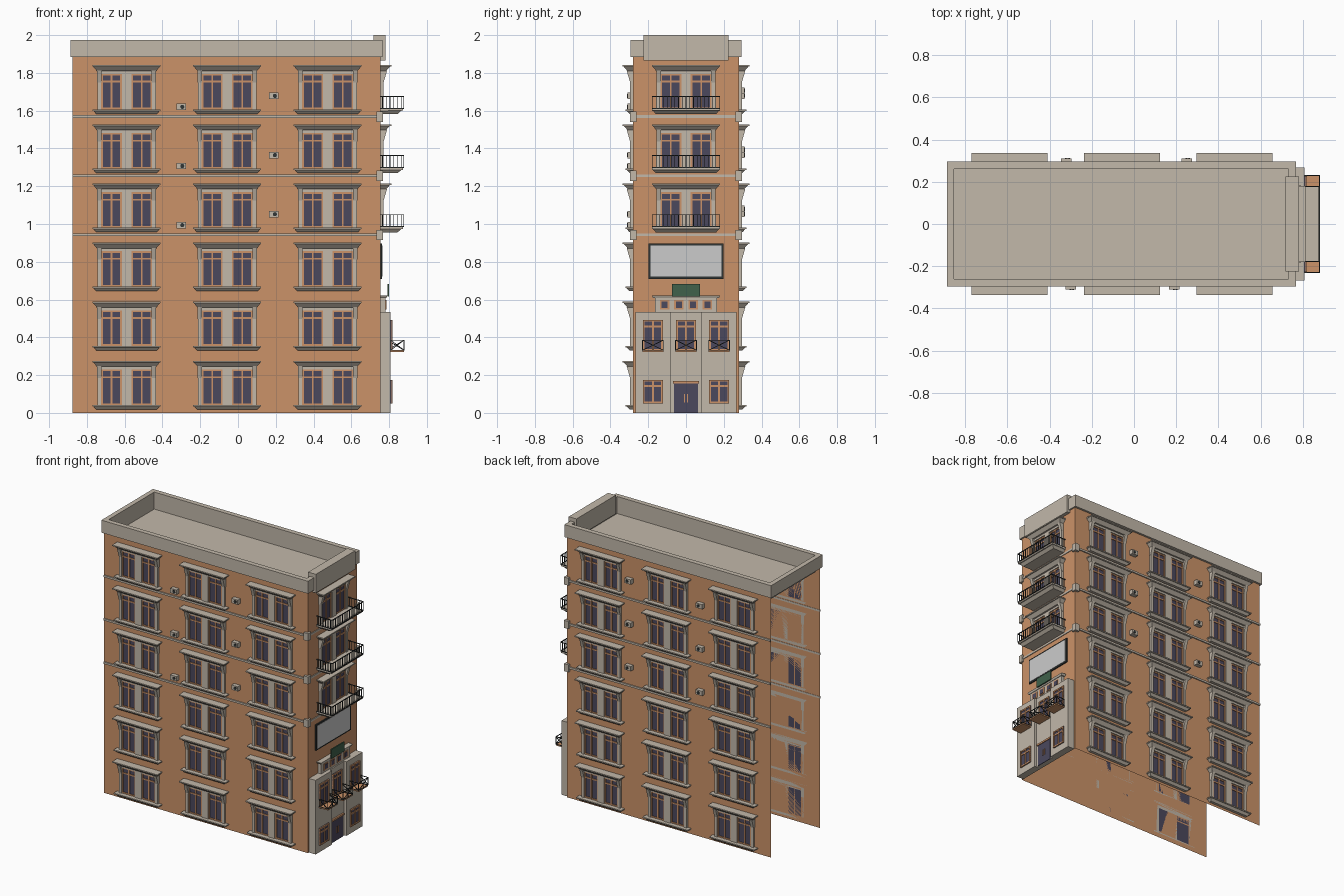
import bpy, bmesh
from mathutils import Vector, Matrix

if "Cube" in bpy.data.objects:
    bpy.data.objects.remove(bpy.data.objects["Cube"])

X0, X1, YW = -0.875, 0.755, 0.28
FLOOR = 0.313
ORANGE, STONE = (0.6, 0.29, 0.14, 1), (0.54, 0.48, 0.4, 1)
GLASS, IRON, GREEN = (0.07, 0.065, 0.11, 1), (0.03, 0.035, 0.035, 1), (0.05, 0.12, 0.07, 1)
parts = {}

# wall frames: u along the wall, d outward from it, z up
front = lambda u, d, z: Vector((u, -YW - d, z))
back = lambda u, d, z: Vector((u, YW + d, z))
right = lambda u, d, z: Vector((X1 + d, u, z))
SIDES = {front: "front", back: "back", right: "street"}


def part(name, colour):
    if name not in parts:
        parts[name] = (bmesh.new(), colour)
    return parts[name][0]


def block(name, colour, side, u0, u1, d0, d1, z0, z1, flare=0, lip=0):
    """Box on a wall; its underside is narrower by flare and shallower by lip."""
    bm = part(name, colour)
    lo = [(u0 + flare, d0), (u1 - flare, d0), (u1 - flare, d1 - lip), (u0 + flare, d1 - lip)]
    hi = [(u0, d0), (u1, d0), (u1, d1), (u0, d1)]
    a = [bm.verts.new(side(u, d, z0)) for u, d in lo]
    b = [bm.verts.new(side(u, d, z1)) for u, d in hi]
    bm.faces.new(a)
    bm.faces.new(b)
    for i in range(4):
        j = (i + 1) % 4
        bm.faces.new((a[i], a[j], b[j], b[i]))


def rod(name, side, p, q, t=0.004):
    """Square iron bar between two points."""
    p, q = side(*p), side(*q)
    v = q - p
    m = (Matrix.Translation((p + q) / 2) @ v.to_track_quat('Z', 'Y').to_matrix().to_4x4()
         @ Matrix.Diagonal((t, t, v.length, 1)))
    bmesh.ops.create_cube(part(name, IRON), size=1, matrix=m)


def window(side, u, w, z0, z1, d=0.0, transom=0.76):
    """Two-leaf casement with transom."""
    n = SIDES[side]
    a, b = u - w / 2, u + w / 2
    t = 0.009
    block(n + "_window_glass", GLASS, side, a, b, d, d + 0.004, z0, z1)
    f = n + "_window_frames"
    for c in (a, u - t / 2, b - t):
        block(f, ORANGE, side, c, c + t, d, d + 0.01, z0, z1)
    zt = z0 + (z1 - z0) * transom
    for z in (z0, zt, z1 - t):
        block(f, ORANGE, side, a, b, d, d + 0.009, z, z + t)


def window_unit(side, u, b):
    """Pair of windows with stone surround, cornice, brackets and sill."""
    n = SIDES[side]
    for s in (-1, 1):
        window(side, u + s * 0.08, 0.11, b + 0.042, b + 0.23)
        c = u + s * 0.145
        block(n + "_window_surrounds", STONE, side, c - 0.01, c + 0.01, 0, 0.016, b + 0.04, b + 0.25)
        block(n + "_cornice_brackets", STONE, side, c - 0.012, c + 0.012, 0, 0.034, b + 0.185, b + 0.247, 0, 0.018)
    block(n + "_window_surrounds", STONE, side, u - 0.025, u + 0.025, 0, 0.016, b + 0.04, b + 0.23)
    block(n + "_window_surrounds", STONE, side, u - 0.135, u + 0.135, 0, 0.016, b + 0.23, b + 0.25)
    block(n + "_window_cornices", STONE, side, u - 0.18, u + 0.18, 0, 0.057, b + 0.268, b + 0.276)
    block(n + "_window_cornices", STONE, side, u - 0.177, u + 0.177, 0, 0.05, b + 0.245, b + 0.268, 0.02, 0.022)
    block(n + "_window_sills", STONE, side, u - 0.18, u + 0.18, 0, 0.04, b + 0.034, b + 0.042)
    block(n + "_window_sills", STONE, side, u - 0.175, u + 0.175, 0, 0.034, b + 0.018, b + 0.034, 0.015, 0.015)


# brick shell: three walls, open at the far end and underneath
bm = part("brick_walls", ORANGE)
path = [(X0, -YW), (X1, -YW), (X1, YW), (X0, YW)]
lo = [bm.verts.new((x, y, 0)) for x, y in path]
hi = [bm.verts.new((x, y, 1.89)) for x, y in path]
for i in range(3):
    bm.faces.new((lo[i], lo[i + 1], hi[i + 1], hi[i]))

# parapet and sunken roof: rectangle loops (x offset, y offset, z)
bm = part("parapet_roof", STONE)
loops = []
for ox, oy, z in [(0, 0, 1.883), (0.011, 0.015, 1.883), (0.011, 0.015, 1.973), (-0.023, -0.02, 1.973), (-0.023, -0.02, 1.85)]:
    loops.append([bm.verts.new(p) for p in ((X0 - ox, -YW - oy, z), (X1 + ox, -YW - oy, z),
                                           (X1 + ox, YW + oy, z), (X0 - ox, YW + oy, z))])
for a, b in zip(loops, loops[1:]):
    for i in range(4):
        j = (i + 1) % 4
        bm.faces.new((a[i], a[j], b[j], b[i]))
bm.faces.new(loops[-1])
block("raised_parapet", STONE, right, -0.225, 0.225, -0.037, 0.025, 1.865, 2.0)

# long facades
for side in (front, back):
    for row in range(6):
        for u in (-0.59, -0.057, 0.475):
            window_unit(side, u, row * FLOOR)
    units = [(-0.3, 1.62), (0.19, 1.678)] if side is front else [(-0.32, 1.68), (0.25, 1.706)]
    for k in range(3):
        # string courses
        z = 0.943 + k * FLOOR
        block("string_courses", STONE, side, X0, X1, -0.002, 0.008, z - 0.007, z + 0.007)
        # corner blocks
        block("corner_blocks", STONE, side, 0.733, 0.768, -0.018, 0.017, z - 0.028, z + 0.026)
        # air conditioners with round fan
        for u, zt in units:
            za = zt - k * FLOOR
            block("air_conditioners", STONE, side, u - 0.025, u + 0.025, 0, 0.03, za - 0.017, za + 0.017)
            m = Matrix.Translation(side(u + 0.005, 0.031, za)) @ Matrix.Rotation(1.5708, 4, 'X')
            bmesh.ops.create_cone(part("conditioner_fans", IRON), cap_ends=True, segments=12,
                                  radius1=0.011, radius2=0.011, depth=0.004, matrix=m)

# street end: upper windows with railed balconies
for k in range(3):
    b = (k + 3) * FLOOR
    window_unit(right, 0, b)
    z = b + 0.035
    block("balcony_slabs", STONE, right, -0.18, 0.18, 0, 0.118, z, z + 0.01)
    block("balcony_slabs", STONE, right, -0.175, 0.175, 0, 0.11, z - 0.018, z, 0.015, 0.02)
    block("string_courses", STONE, right, -YW, YW, -0.002, 0.005, b - 0.003, b + 0.011)
    r = "balcony_railings"
    z0, z1, D, U = z + 0.012, z + 0.075, 0.122, 0.178
    for h in (z0, z1):
        rod(r, right, (-U, D, h), (U, D, h), 0.005)
        for s in (-U, U):
            rod(r, right, (s, 0, h), (s, D, h), 0.005)
    for i in range(19):
        u = -U + i * U / 9
        rod(r, right, (u, D, z0), (u, D, z1), 0.0035)
    for s in (-U, U):
        for i in range(6):
            rod(r, right, (s, 0.02 * i + 0.01, z0), (s, 0.02 * i + 0.01, z1), 0.0035)

# billboard and hanging sign board
block("billboard_frame", IRON, right, -0.198, 0.198, 0, 0.008, 0.71, 0.897)
block("billboard_panel", (0.6, 0.6, 0.6, 1), right, -0.187, 0.187, 0, 0.01, 0.721, 0.886)
block("sign_board", GREEN, right, -0.073, 0.073, 0.036, 0.045, 0.615, 0.682)

# entrance block: two piers, recessed centre, attic storey
for s in (-1, 1):
    a, b = sorted((s * 0.083, s * 0.268))
    block("entrance_piers", STONE, right, a, b, 0, 0.053, 0, 0.535)
    window(right, s * 0.175, 0.105, 0.05, 0.175, 0.053, 0.7)
    window(right, s * 0.175, 0.105, 0.33, 0.492, 0.053)
block("entrance_centre", STONE, right, -0.083, 0.083, 0, 0.035, 0, 0.535)
window(right, 0, 0.105, 0.33, 0.492, 0.035)
block("entrance_attic", STONE, right, -0.165, 0.165, 0, 0.026, 0.535, 0.61)
block("attic_cornice", STONE, right, -0.182, 0.182, 0, 0.036, 0.608, 0.622, 0.008, 0.006)
for u in (-0.113, -0.038, 0.038, 0.113):
    block("attic_window_frames", ORANGE, right, u - 0.025, u + 0.025, 0.026, 0.03, 0.548, 0.597)
    block("attic_window_glass", GLASS, right, u - 0.016, u + 0.016, 0.026, 0.032, 0.556, 0.589)

# entrance door with lintel and handles
block("door", GLASS, right, -0.064, 0.064, 0.035, 0.04, 0, 0.155)
block("door_lintel", ORANGE, right, -0.07, 0.07, 0.035, 0.046, 0.155, 0.168)
for s in (-1, 1):
    block("door_handles", ORANGE, right, s * 0.008 - 0.002, s * 0.008 + 0.002, 0.04, 0.046, 0.055, 0.1)

# small crossed-bar balconies
for c, d0 in ((-0.175, 0.053), (0, 0.035), (0.175, 0.053)):
    D, z0, z1, r = 0.124, 0.332, 0.385, "small_balcony_railings"
    a, b = c - 0.055, c + 0.055
    block("small_balcony_floors", ORANGE, right, a, b, d0, D, 0.322, 0.331)
    for p, q in (((a, d0), (a, D)), ((a, D), (b, D)), ((b, D), (b, d0))):
        for h, g in ((z0, z0), (z1, z1), (z0, z1), (z1, z0)):
            rod(r, right, (*p, h), (*q, g))
        rod(r, right, (*p, z0), (*p, z1))
    rod(r, right, (c, D, z0), (c, D, z1))
    rod(r, right, (b, d0, z0), (b, d0, z1))

# turn the collected parts into objects
mats = {}
for name, (bm, colour) in parts.items():
    bmesh.ops.recalc_face_normals(bm, faces=bm.faces)
    me = bpy.data.meshes.new(name)
    bm.to_mesh(me)
    bm.free()
    if colour not in mats:
        mats[colour] = bpy.data.materials.new("paint")
        mats[colour].diffuse_color = colour
    me.materials.append(mats[colour])
    bpy.context.collection.objects.link(bpy.data.objects.new(name, me))

for m in bpy.data.materials:
    if m.users and not m.is_grease_pencil:
        m.use_nodes = True
        m.node_tree.nodes["Principled BSDF"].inputs["Base Color"].default_value = m.diffuse_color
